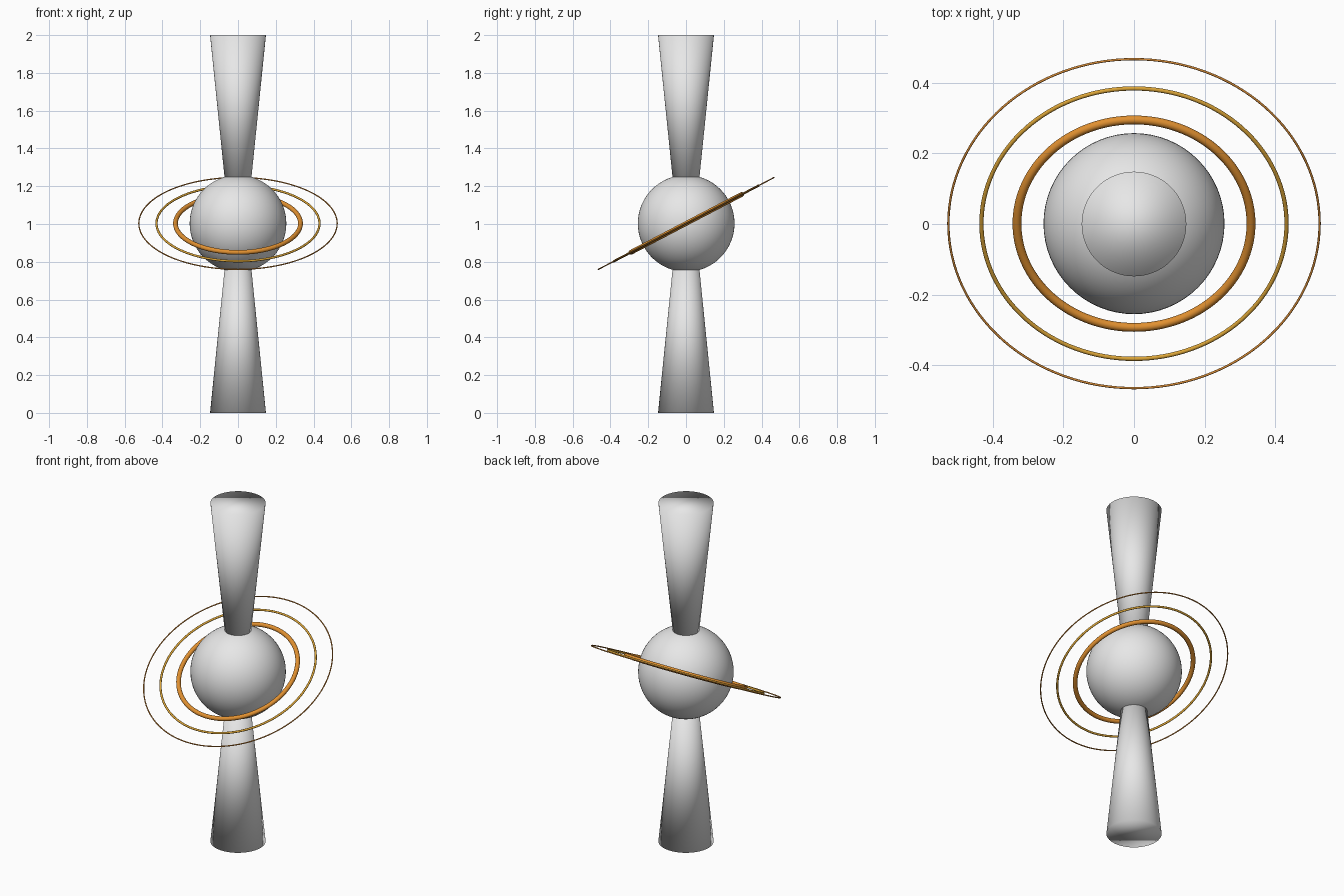
import bpy, math

if "Cube" in bpy.data.objects:
    bpy.data.objects.remove(bpy.data.objects["Cube"])

TILT = math.radians(27.6)
CENTRE = (0, 0.001, 1.003)


def material(name, rgb):
    m = bpy.data.materials.new(name)
    m.diffuse_color = (*rgb, 1)
    m.use_nodes = True
    m.node_tree.nodes["Principled BSDF"].inputs["Base Color"].default_value = m.diffuse_color
    return m


grey = material("light_grey", (0.8, 0.8, 0.8))
orange = material("orange", (0.75, 0.28, 0.03))
gold = material("gold", (0.72, 0.38, 0.04))
copper = material("copper", (0.7, 0.27, 0.04))


def finish(name, mat):
    ob = bpy.context.object
    ob.name = name
    ob.data.materials.append(mat)
    bpy.ops.object.shade_smooth()
    return ob


# central ball
bpy.ops.mesh.primitive_uv_sphere_add(segments=64, ring_count=32, radius=0.256, location=CENTRE)
finish("ball", grey)

# flared beams, wide at the far ends and narrow where they enter the ball
for name, low, high, r_low, r_high in (("lower_beam", 0, 0.78, 0.148, 0.069),
                                       ("upper_beam", 1.225, 2.0, 0.069, 0.148)):
    bpy.ops.mesh.primitive_cone_add(vertices=64, radius1=r_low, radius2=r_high,
                                    depth=high - low, location=(0, 0, (low + high) / 2))
    finish(name, grey)

# tilted rings, thinner further out
for name, major, minor, mat in (("inner_ring", 0.331, 0.0125, orange),
                                ("middle_ring", 0.4315, 0.006, gold),
                                ("outer_ring", 0.525, 0.0033, copper)):
    bpy.ops.mesh.primitive_torus_add(major_segments=128, minor_segments=16,
                                     major_radius=major, minor_radius=minor,
                                     location=CENTRE, rotation=(TILT, 0, 0))
    finish(name, mat)
